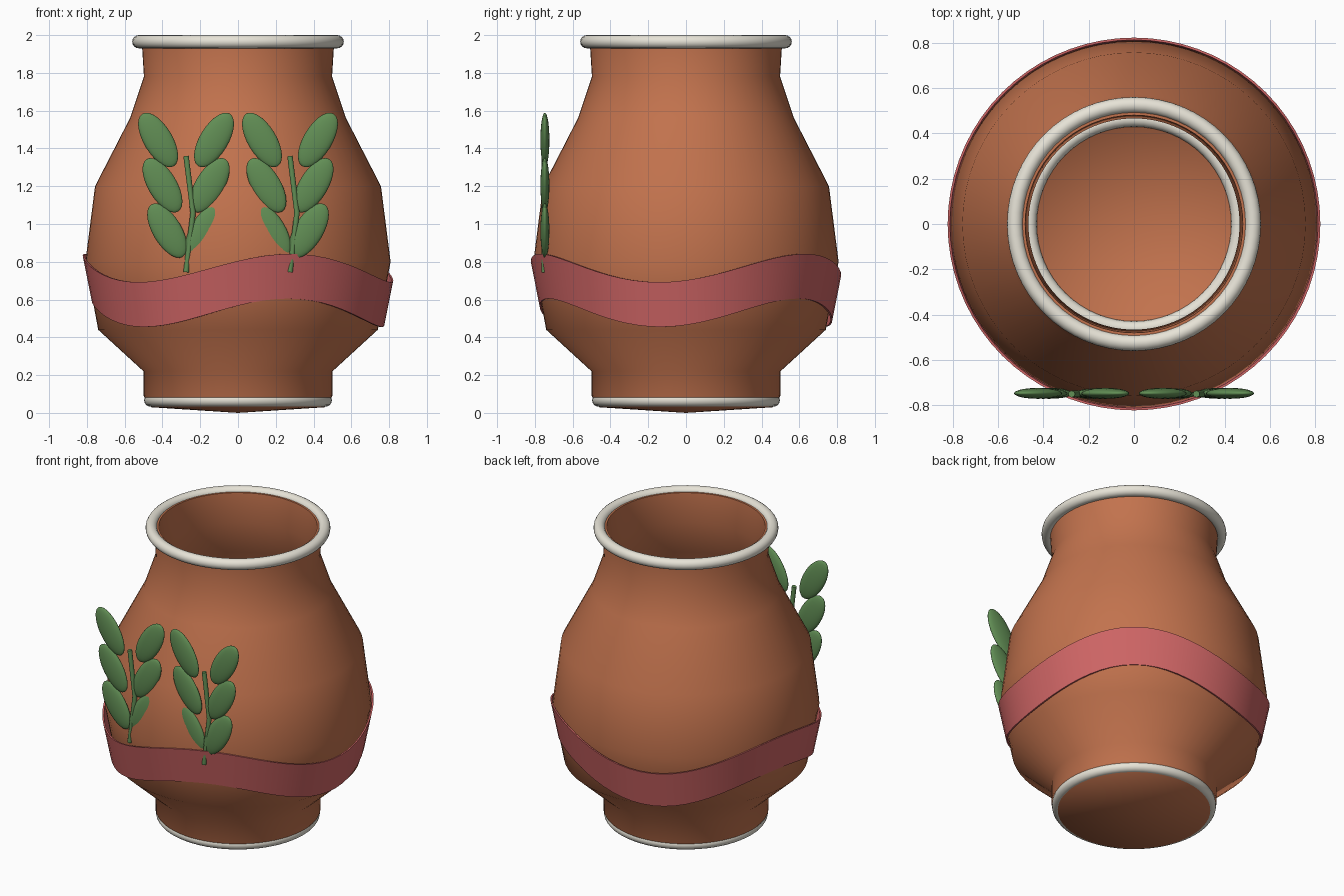
import bpy, bmesh, math
from mathutils import Matrix

if "Cube" in bpy.data.objects:
    bpy.data.objects.remove(bpy.data.objects["Cube"])


def material(name, rgb):
    m = bpy.data.materials.new(name)
    m.diffuse_color = (*rgb, 1)
    m.use_nodes = True
    m.node_tree.nodes["Principled BSDF"].inputs["Base Color"].default_value = m.diffuse_color
    return m


CLAY = material("clay", (0.54, 0.17, 0.075))
CREAM = material("cream", (0.80, 0.77, 0.68))
ROSE = material("rose", (0.62, 0.13, 0.13))
GREEN = material("leaf_green", (0.12, 0.27, 0.09))


def finish(obj, name, mat, angle=50):
    obj.name = name
    obj.data.materials.append(mat)
    bpy.ops.object.select_all(action='DESELECT')
    obj.select_set(True)
    bpy.context.view_layer.objects.active = obj
    bpy.ops.object.shade_smooth_by_angle(angle=math.radians(angle))
    return obj


def mesh_object(name, verts, faces, mat, angle=50):
    me = bpy.data.meshes.new(name)
    me.from_pydata(verts, [], faces)
    bm = bmesh.new()
    bm.from_mesh(me)
    bmesh.ops.remove_doubles(bm, verts=bm.verts, dist=1e-5)
    bmesh.ops.recalc_face_normals(bm, faces=bm.faces)
    bm.to_mesh(me)
    bm.free()
    obj = bpy.data.objects.new(name, me)
    bpy.context.collection.objects.link(obj)
    return finish(obj, name, mat, angle)


def revolve(rings, n, closed=False):
    """rings: functions of angle giving (radius, z)."""
    verts, faces = [], []
    for ring in rings:
        for i in range(n):
            a = math.tau * i / n
            r, z = ring(a)
            verts.append((r * math.cos(a), r * math.sin(a), z))
    k = len(rings)
    for j in range(k if closed else k - 1):
        for i in range(n):
            p, q = j * n, (j + 1) % k * n
            faces.append((p + i, p + (i + 1) % n, q + (i + 1) % n, q + i))
    return verts, faces


# Pot: outer wall from the base point up, then the inner wall back down
outer = [(0, 0), (0.46, 0.03), (0.50, 0.09), (0.50, 0.22), (0.74, 0.44), (0.808, 0.80),
         (0.757, 1.20), (0.572, 1.56), (0.498, 1.78), (0.51, 1.975)]
inner = [(0.48, 1.975), (0.466, 1.78), (0.542, 1.55), (0.727, 1.19), (0.778, 0.80),
         (0.712, 0.455), (0.47, 0.235), (0.47, 0.10), (0.44, 0.06), (0, 0.03)]
verts, faces = revolve([lambda a, p=p: p for p in outer + inner], 64)
mesh_object("pot_body", verts, faces, CLAY, 60)

# Rounded rings at the mouth and the foot
for name, major, minor, z in (("mouth_rim", 0.525, 0.035, 1.965), ("foot_ring", 0.463, 0.034, 0.067)):
    bpy.ops.mesh.primitive_torus_add(major_radius=major, minor_radius=minor, location=(0, 0, z),
                                     major_segments=64, minor_segments=16)
    finish(bpy.context.object, name, CREAM)


# Wavy band with three waves around the belly
def band_edge(r, z):
    return lambda a: (r, z + 0.075 * math.cos(3 * (a - math.radians(50))))


section = [(0.775, 0.53), (0.822, 0.767), (0.812, 0.767), (0.765, 0.53)]
verts, faces = revolve([band_edge(r, z) for r, z in section], 72, closed=True)
mesh_object("wavy_band", verts, faces, ROSE)

# Two sprigs on the front: a bent stem with three pairs of leaves
Y = -0.75
for side, x in (("left", -0.275), ("right", 0.275)):
    cu = bpy.data.curves.new("stem", 'CURVE')
    cu.dimensions = '3D'
    cu.bevel_depth = 0.015
    cu.bevel_resolution = 3
    cu.use_fill_caps = True
    sp = cu.splines.new('POLY')
    sp.points.add(2)
    for pt, (dx, z) in zip(sp.points, ((0, 0.745), (0.037, 1.06), (0, 1.36))):
        pt.co = (x + dx, Y, z, 1)
    stem = bpy.data.objects.new("stem", cu)
    bpy.context.collection.objects.link(stem)
    bpy.ops.object.select_all(action='DESELECT')
    stem.select_set(True)
    bpy.context.view_layer.objects.active = stem
    bpy.ops.object.convert(target='MESH')
    finish(bpy.context.object, side + "_sprig_stem", GREEN)

    for i, (dx, z) in enumerate(((0.10, 0.965), (0.125, 1.205), (0.148, 1.445))):
        for s in (-1, 1):
            bpy.ops.mesh.primitive_uv_sphere_add(segments=24, ring_count=14, radius=1)
            leaf = bpy.context.object
            leaf.data.transform(Matrix.Translation((x + s * dx, Y + 0.003, z))
                                @ Matrix.Rotation(s * math.radians(31), 4, 'Y')
                                @ Matrix.Diagonal((0.076, 0.024, 0.162, 1)))
            finish(leaf, f"{side}_sprig_leaf_{i + 1}_{'left' if s < 0 else 'right'}", GREEN)
